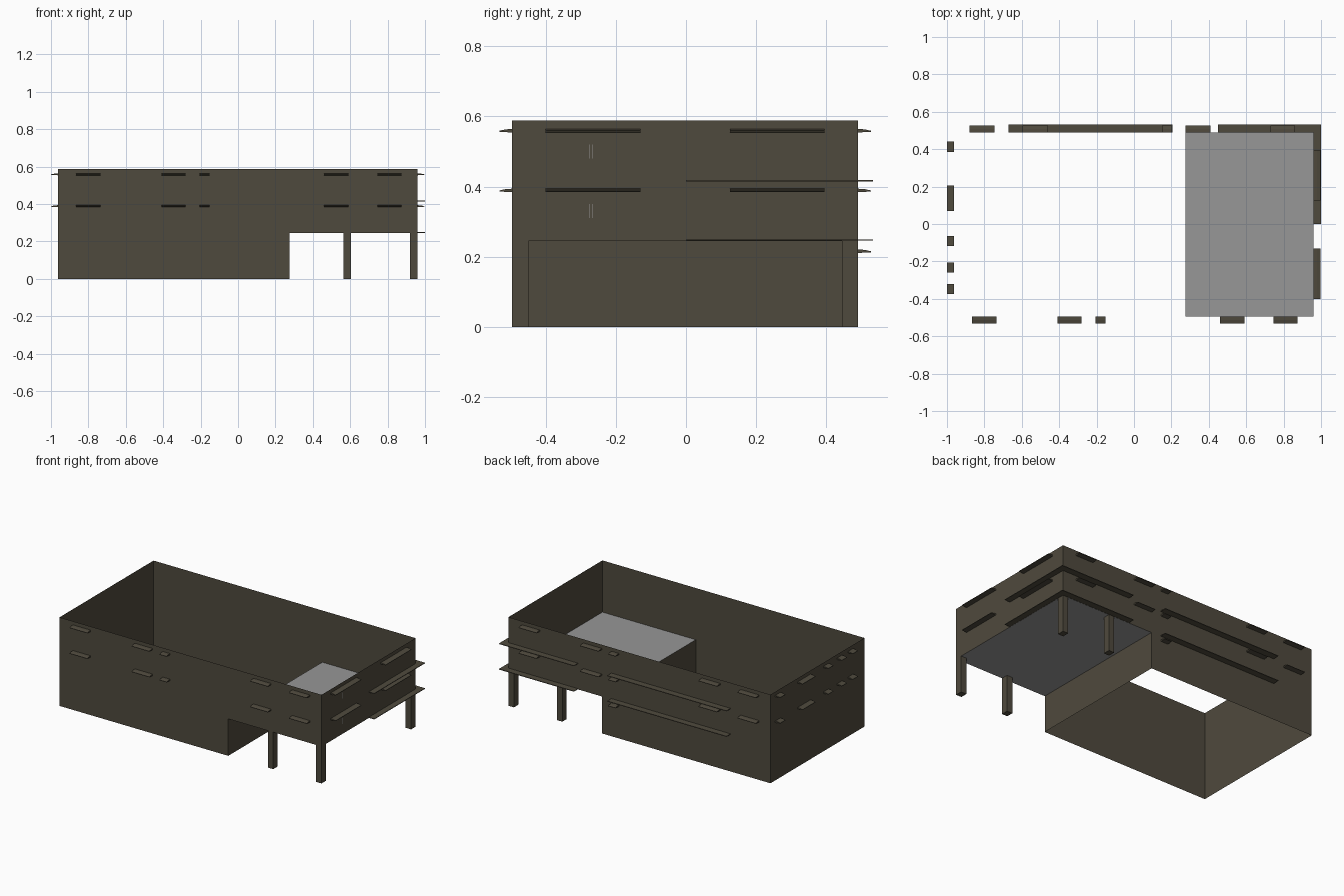
import bpy, bmesh

if "Cube" in bpy.data.objects:
    bpy.data.objects.remove(bpy.data.objects["Cube"])

X0, X1, Y0, Y1 = -0.963, 0.96, -0.495, 0.49   # wall outline
STEP_X, DECK_Z, TOP_Z = 0.275, 0.245, 0.588   # raised wing and wall top


def material(name, rgb):
    m = bpy.data.materials.new(name)
    m.use_nodes = True
    m.diffuse_color = (*rgb, 1)
    m.node_tree.nodes["Principled BSDF"].inputs["Base Color"].default_value = (*rgb, 1)
    return m


BROWN = material("dark brown", (0.078, 0.068, 0.047))
GREY = material("light grey", (0.31, 0.31, 0.31))


def make(name, bm, mat, fix_normals=True):
    if fix_normals:
        bmesh.ops.recalc_face_normals(bm, faces=bm.faces)
    mesh = bpy.data.meshes.new(name)
    bm.to_mesh(mesh)
    bm.free()
    mesh.materials.append(mat)
    obj = bpy.data.objects.new(name, mesh)
    bpy.context.collection.objects.link(obj)
    return obj


def prism(name, outline, z0, z1, mat):
    """Flat outline extruded upwards."""
    bm = bmesh.new()
    face = bm.faces.new([bm.verts.new((x, y, z0)) for x, y in outline])
    geom = bmesh.ops.extrude_face_region(bm, geom=[face])["geom"]
    verts = [g for g in geom if isinstance(g, bmesh.types.BMVert)]
    bmesh.ops.translate(bm, vec=(0, 0, z1 - z0), verts=verts)
    return make(name, bm, mat)


def rect(xa, xb, ya, yb):
    return [(xa, ya), (xb, ya), (xb, yb), (xa, yb)]


# Thin walls, open above and below, with a step under the raised wing
profile = [(X0, 0), (STEP_X, 0), (STEP_X, DECK_Z), (X1, DECK_Z), (X1, TOP_Z), (X0, TOP_Z)]
bm = bmesh.new()
front = [bm.verts.new((x, Y0, z)) for x, z in profile]
back = [bm.verts.new((x, Y1, z)) for x, z in profile]
bm.faces.new(front)
bm.faces.new(back[::-1])
for i in (1, 3, 5):                            # partition, right and left walls
    j = (i + 1) % len(profile)
    bm.faces.new((front[i], back[i], back[j], front[j]))
bm.normal_update()
make("walls", bm, BROWN, fix_normals=False)

# Deck of the raised wing
bm = bmesh.new()
bm.faces.new([bm.verts.new((x, y, DECK_Z)) for x, y in rect(STEP_X, X1, Y0, Y1)])
make("deck", bm, GREY, fix_normals=False)

# Posts under the raised wing
for row, ya in (("front", Y0), ("back", Y1 - 0.046)):
    for place, xa in (("inner", 0.565), ("outer", X1 - 0.04)):
        prism(f"{row}_{place}_post", rect(xa, xa + 0.04, ya, ya + 0.046), 0, DECK_Z, BROWN)

# Sides map distance along the wall and distance outwards to x, y
SIDES = {
    "front": lambda u, v: (u, Y0 - v),
    "back": lambda u, v: (u, Y1 + v),
    "left_end": lambda u, v: (X0 - v, u),
    "right_end": lambda u, v: (X1 + v, u),
}
SECTION = [(0, -0.006), (0.036, -0.004), (0.036, -0.001), (0.018, 0.003), (0, 0.004)]


def sunshade(side, a, b, z):
    """Small tapered shade over a window."""
    bm = bmesh.new()
    ends = [[bm.verts.new((*SIDES[side](u, v), z + h)) for v, h in SECTION] for u in (a, b)]
    for end in ends:
        bm.faces.new(end)
    n = len(SECTION)
    for i in range(n):
        j = (i + 1) % n
        bm.faces.new((ends[0][i], ends[0][j], ends[1][j], ends[1][i]))
    make(f"{side}_sunshade", bm, BROWN)


SPANS = {
    "front": [(-0.865, -0.735), (-0.41, -0.28), (-0.205, -0.153), (0.46, 0.59), (0.745, 0.875)],
    "back": [(-0.88, -0.745), (-0.595, -0.46), (0.15, 0.203), (0.275, 0.41), (0.73, 0.86)],
    "left_end": [(0.385, 0.44), (0.07, 0.205), (-0.118, -0.065), (-0.26, -0.207), (-0.375, -0.322)],
    "right_end": [(-0.40, -0.13), (0.125, 0.395)],
}
for z in (0.56, 0.39):
    for side, spans in SPANS.items():
        for a, b in spans:
            sunshade(side, a, b, z)
sunshade("back", 0.15, 0.203, 0.217)

# Long ledges: one along the back, one wrapping the back corner
EX, EY = 1.0, 0.533
corner = [(0.45, Y1), (0.45, EY), (EX, EY), (EX, 0), (X1, 0), (X1, Y1)]
for level, z in (("upper", 0.415), ("lower", 0.246)):
    prism(f"{level}_back_ledge", rect(-0.67, 0.205, Y1, EY), z, z + 0.004, BROWN)
    prism(f"{level}_corner_ledge", corner, z, z + 0.004, BROWN)

# Hairline window bars on the right end
for z in (0.48, 0.31):
    for y in (-0.275, -0.266):
        prism("window_bar", rect(X1, X1 + 0.001, y, y + 0.0015), z, z + 0.04, GREY)
